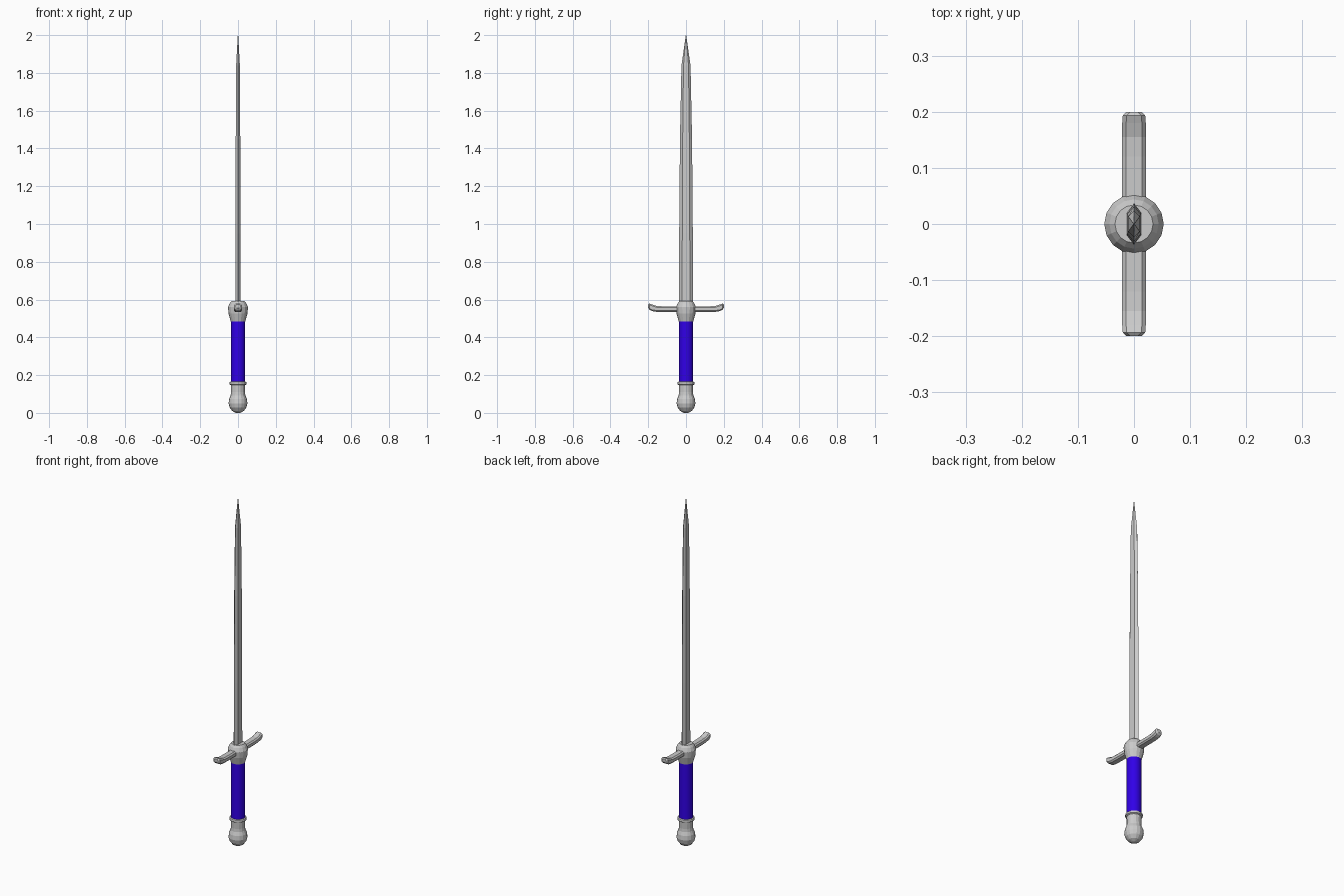
import bpy, bmesh, math

if "Cube" in bpy.data.objects:
    bpy.data.objects.remove(bpy.data.objects["Cube"])


def loft(name, rings, color=None, smooth=False):
    """Skin a stack of equal-length rings and cap both ends."""
    bm = bmesh.new()
    loops = [[bm.verts.new(p) for p in ring] for ring in rings]
    n = len(loops[0])
    for a, b in zip(loops, loops[1:]):
        for i in range(n):
            j = (i + 1) % n
            bm.faces.new((a[i], a[j], b[j], b[i]))
    bm.faces.new(loops[0][::-1])
    bm.faces.new(loops[-1])
    bmesh.ops.remove_doubles(bm, verts=bm.verts, dist=1e-5)
    bmesh.ops.recalc_face_normals(bm, faces=bm.faces)
    mesh = bpy.data.meshes.new(name)
    bm.to_mesh(mesh)
    bm.free()
    obj = bpy.data.objects.new(name, mesh)
    bpy.context.collection.objects.link(obj)
    if color:
        mat = bpy.data.materials.new(name + "_colour")
        mat.diffuse_color = color
        mat.use_nodes = True
        mat.node_tree.nodes["Principled BSDF"].inputs["Base Color"].default_value = mat.diffuse_color
        mesh.materials.append(mat)
    if smooth:
        bpy.ops.object.select_all(action='DESELECT')
        obj.select_set(True)
        bpy.context.view_layer.objects.active = obj
        bpy.ops.object.shade_smooth_by_angle(angle=math.radians(35))
    return obj


def turned(name, profile, sides=16, **kw):
    """Round part from (radius, z) pairs."""
    return loft(name, [[(r * math.cos(2 * math.pi * i / sides),
                         r * math.sin(2 * math.pi * i / sides), z)
                        for i in range(sides)] for r, z in profile], **kw)


# Blade: flattened section with sharp edges, (half width, half thickness, z)
stations = [(0.037, 0.013, 0.56), (0.036, 0.013, 0.95), (0.032, 0.012, 1.45),
            (0.024, 0.010, 1.84), (0.001, 0.001, 2.0)]
loft("blade", [[(0, -w, z), (t, -0.55 * w, z), (t, 0.55 * w, z),
                (0, w, z), (-t, 0.55 * w, z), (-t, -0.55 * w, z)]
               for w, t, z in stations])

# Collar between grip and blade
turned("collar", [(0.037, 0.48), (0.05, 0.525), (0.053, 0.56),
                  (0.044, 0.58), (0.034, 0.592)])

# Crossguard: chamfered bar with upturned ends, (y, half width, bottom, top)
half = [(0, 0.021, 0.534, 0.564), (0.12, 0.021, 0.534, 0.564),
        (0.155, 0.021, 0.535, 0.566), (0.18, 0.021, 0.539, 0.574),
        (0.193, 0.020, 0.546, 0.579), (0.2, 0.013, 0.556, 0.574)]
path = [(-y, w, b, t) for y, w, b, t in half[:0:-1]] + half
c = 0.007
loft("crossguard", [[(-w, y, b + c), (-w + c, y, b), (w - c, y, b), (w, y, b + c),
                     (w, y, t - c), (w - c, y, t), (-w + c, y, t), (-w, y, t - c)]
                    for y, w, b, t in path])

# Grip
turned("grip", [(0.038, 0.155), (0.038, 0.485)], color=(0.03, 0.0, 0.8, 1), smooth=True)

# Ring below the grip
turned("grip_ring", [(0.038, 0.147), (0.045, 0.151), (0.046, 0.157),
                     (0.044, 0.163), (0.038, 0.166)])

# Pommel: neck swelling into a ball
turned("pommel", [(0.012, 0.0), (0.03, 0.01), (0.044, 0.028), (0.05, 0.05),
                  (0.047, 0.074), (0.039, 0.093), (0.037, 0.11), (0.038, 0.15)])
